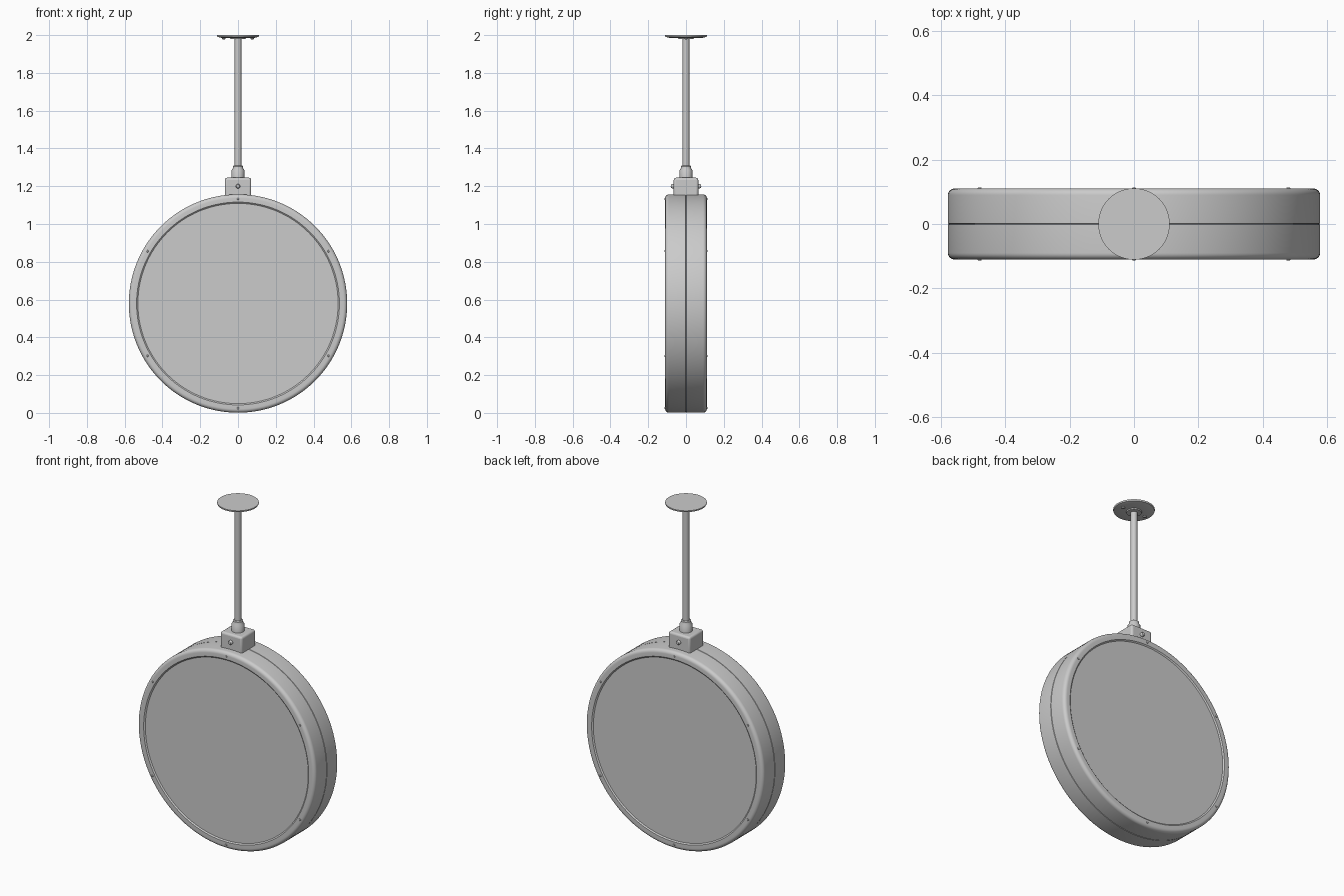
import bpy, math
from mathutils import Matrix, Vector

if "Cube" in bpy.data.objects:
    bpy.data.objects.remove(bpy.data.objects["Cube"])

grey = bpy.data.materials.new("light grey metal")
grey.diffuse_color = (0.6, 0.6, 0.6, 1)
grey.use_nodes = True
grey.node_tree.nodes["Principled BSDF"].inputs["Base Color"].default_value = grey.diffuse_color
CZ, R = 0.579, 0.578  # drum centre height and radius


def lathe(name, profile, segments, matrix=Matrix(), angle=35):
    """Revolve (radius, height) points round local z; radius 0 closes an end."""
    verts, faces, rings = [], [], []
    for r, h in profile:
        n = 1 if r == 0 else segments
        rings.append(list(range(len(verts), len(verts) + n)))
        for i in range(n):
            a = 2 * math.pi * i / segments
            verts.append(matrix @ Vector((r * math.cos(a), r * math.sin(a), h)))
    for a, b in zip(rings, rings[1:]):
        for i in range(segments):
            j = (i + 1) % segments
            quad = [a[i % len(a)], a[j % len(a)], b[j % len(b)], b[i % len(b)]]
            faces.append(list(dict.fromkeys(quad)))
    mesh = bpy.data.meshes.new(name)
    mesh.from_pydata(verts, [], faces)
    mesh.materials.append(grey)
    ob = bpy.data.objects.new(name, mesh)
    bpy.context.collection.objects.link(ob)
    smooth(ob, angle)
    return ob


def smooth(ob, angle=35):
    bpy.ops.object.select_all(action='DESELECT')
    ob.select_set(True)
    bpy.context.view_layer.objects.active = ob
    bpy.ops.object.shade_smooth_by_angle(angle=math.radians(angle))


def screw(name, loc, direction, r, h):
    """Small domed screw head rising along a direction."""
    m = Matrix.Translation(loc) @ Vector(direction).to_track_quat('Z', 'Y').to_matrix().to_4x4()
    lathe(name, [(0, -0.01), (r, -0.01), (r, h * 0.5), (r * 0.7, h * 0.9), (0, h)], 16, m)


# Round drum: two half shells meeting at a seam, each with a rounded bezel
half = [(R - 0.004, 0), (R, 0.002), (R, 0.09)]
for k in range(1, 7):
    a = math.pi / 2 * k / 6
    half.append((R - 0.02 + 0.02 * math.cos(a), 0.09 + 0.02 * math.sin(a)))
half += [(0.537, 0.11), (0.530, 0.104)]
profile = [(0, -0.104)] + [(r, -h) for r, h in reversed(half)] + half[1:] + [(0, 0.104)]
to_front = Matrix.Translation((0, 0, CZ)) @ Matrix.Rotation(math.pi / 2, 4, 'X')
lathe("drum_casing", profile, 128, to_front)

# Bezel screws on both faces
for side in (-1, 1):
    for k in range(6):
        a = math.radians(30 + 60 * k)
        screw("bezel_screw", (0.554 * math.cos(a), side * 0.11, CZ + 0.554 * math.sin(a)),
              (0, side, 0), 0.006, 0.004)

# Mounting block on top of the drum
bpy.ops.mesh.primitive_cube_add(size=1, location=(0, 0, 1.1925))
block = bpy.context.object
block.name = "mounting_block"
block.scale = (0.14, 0.13, 0.105)
bpy.ops.object.transform_apply(location=False, rotation=False, scale=True)
block.data.materials.append(grey)
bevel = block.modifiers.new("rounded edges", 'BEVEL')
bevel.width, bevel.segments = 0.012, 4
smooth(block)
for side in (-1, 1):
    screw("block_screw", (0, side * 0.065, 1.2), (0, side, 0), 0.012, 0.016)

# Stepped collar, hanging rod and ceiling plate
lathe("rod_collar", [(0, 1.235), (0.034, 1.235), (0.034, 1.285), (0.027, 1.295),
                     (0.027, 1.305), (0.022, 1.309), (0, 1.309)], 32)
lathe("hanging_rod", [(0, 1.29), (0.018, 1.29), (0.018, 1.99), (0, 1.99)], 32)
lathe("ceiling_plate", [(0, 1.979), (0.04, 1.979), (0.042, 1.985), (0.09, 1.986),
                        (0.109, 1.991), (0.111, 1.995), (0.111, 2.0), (0, 2.0)], 64)
for x in (-0.075, 0.075):
    screw("ceiling_screw", (x, 0, 1.986), (0, 0, -1), 0.009, 0.009)
